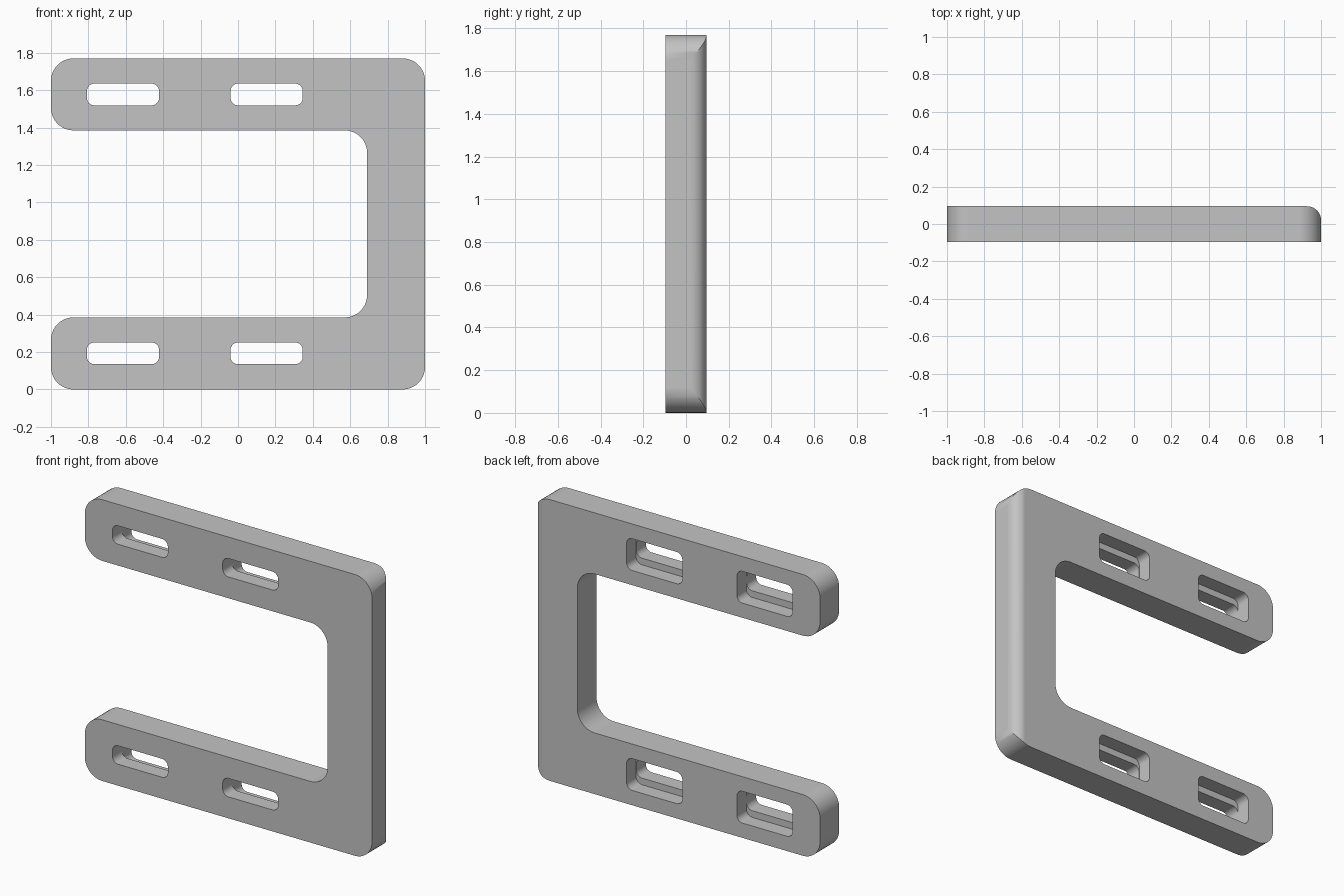
import bpy, bmesh, math
from mathutils import Vector

cube = bpy.data.objects.get("Cube")
if cube:
    bpy.data.objects.remove(cube)

HALF = 0.095      # half thickness
HEIGHT = 1.77
SEG = 10

grey = bpy.data.materials.new("light grey")
grey.use_nodes = True
grey.diffuse_color = (0.55, 0.55, 0.55, 1)
grey.node_tree.nodes["Principled BSDF"].inputs["Base Color"].default_value = (0.55, 0.55, 0.55, 1)


def rounded(corners):
    """Round each (x, y, radius) corner of a polygon with an arc."""
    out = []
    for i, (x, y, r) in enumerate(corners):
        p = Vector((x, y))
        if r == 0:
            out.append(p)
            continue
        a = (Vector(corners[i - 1][:2]) - p).normalized()
        b = (Vector(corners[(i + 1) % len(corners)][:2]) - p).normalized()
        centre = p + (a + b) * r
        for k in range(SEG + 1):
            t = k / SEG * math.pi / 2
            out.append(centre - b * r * math.cos(t) - a * r * math.sin(t))
    return out


def prism(name, points, axis, low, high):
    """Extrude a flat outline along y (outline in xz) or z (outline in xy)."""
    bm = bmesh.new()
    place = (lambda p: (p.x, low, p.y)) if axis == "y" else (lambda p: (p.x, p.y, low))
    step = (0, high - low, 0) if axis == "y" else (0, 0, high - low)
    face = bm.faces.new([bm.verts.new(place(p)) for p in points])
    ext = bmesh.ops.extrude_face_region(bm, geom=[face])
    bmesh.ops.translate(bm, vec=step, verts=[v for v in ext["geom"] if isinstance(v, bmesh.types.BMVert)])
    bmesh.ops.recalc_face_normals(bm, faces=bm.faces)
    mesh = bpy.data.meshes.new(name)
    bm.to_mesh(mesh)
    bm.free()
    mesh.materials.append(grey)
    obj = bpy.data.objects.new(name, mesh)
    bpy.context.collection.objects.link(obj)
    return obj


def box(x0, x1, z0, z1, r):
    return rounded([(x0, z0, r), (x1, z0, r), (x1, z1, r), (x0, z1, r)])


# C-shaped plate
R = 0.12
plate = prism("bracket_plate", rounded([
    (-1, 0, R), (1, 0, R), (1, HEIGHT, R), (-1, HEIGHT, R),
    (-1, 1.385, R), (0.69, 1.385, R), (0.69, 0.385, R), (-1, 0.385, R)]),
    "y", -HALF, HALF)

# Rounding of the rear outer edge
f = 0.075
arc = [Vector((1 - f + f * math.cos(t), HALF - f + f * math.sin(t)))
       for t in (k / SEG * math.pi / 2 for k in range(SEG + 1))]
arc += [Vector((1 - f, 0.3)), Vector((1.2, 0.3)), Vector((1.2, HALF - f))]
cutters = [prism("edge_cutter", arc, "z", -0.2, 2)]

# Through slots, each with a taller pocket behind
for z in (0.193, HEIGHT - 0.193):
    for x in (-0.615, 0.153):
        cutters.append(prism("slot_cutter", box(x - 0.193, x + 0.193, z - 0.058, z + 0.058, 0.04), "y", -0.3, 0.3))
        cutters.append(prism("pocket_cutter", box(x - 0.194, x + 0.194, z - 0.1, z + 0.1, 0.04), "y", 0, 0.3))

bpy.ops.object.select_all(action="DESELECT")
bpy.context.view_layer.objects.active = plate
plate.select_set(True)
for cutter in cutters:
    cutter.hide_render = True
    mod = plate.modifiers.new("cut", "BOOLEAN")
    mod.operation = "DIFFERENCE"
    mod.solver = "EXACT"
    mod.object = cutter
    bpy.ops.object.modifier_apply(modifier=mod.name)
    bpy.data.objects.remove(cutter)

# Smooth the rounded corners, keep edges crisp
bpy.ops.object.shade_smooth_by_angle(angle=math.radians(30))
weighted = plate.modifiers.new("weighted_normals", "WEIGHTED_NORMAL")
weighted.keep_sharp = True
